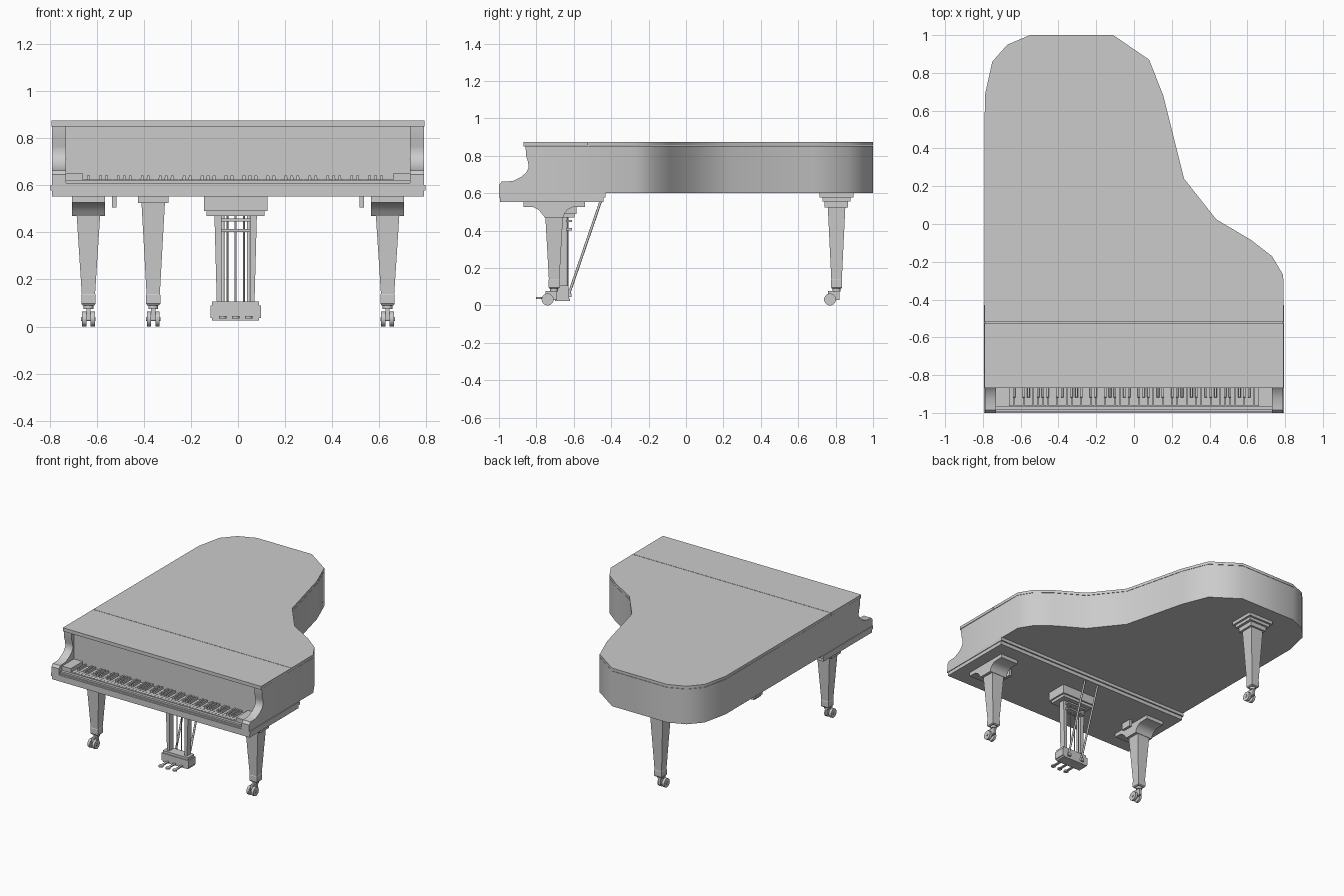
import bpy, bmesh, math
from mathutils import Vector

if "Cube" in bpy.data.objects:
    bpy.data.objects.remove(bpy.data.objects["Cube"])


def finish(name, bm, smooth=None):
    bmesh.ops.recalc_face_normals(bm, faces=bm.faces)
    me = bpy.data.meshes.new(name)
    bm.to_mesh(me)
    bm.free()
    ob = bpy.data.objects.new(name, me)
    bpy.context.collection.objects.link(ob)
    if smooth:
        bpy.ops.object.select_all(action='DESELECT')
        ob.select_set(True)
        bpy.context.view_layer.objects.active = ob
        bpy.ops.object.shade_smooth_by_angle(angle=math.radians(smooth))
    return ob


def add_prism(bm, pts, axis, lo, hi):
    # outline in xy (axis z) or yz (axis x), extruded from lo to hi
    place = (lambda p, h: (p[0], p[1], h)) if axis == 'z' else (lambda p, h: (h, p[0], p[1]))
    a = [bm.verts.new(place(p, lo)) for p in pts]
    b = [bm.verts.new(place(p, hi)) for p in pts]
    bm.faces.new(a)
    bm.faces.new(b)
    for i in range(len(a)):
        j = (i + 1) % len(a)
        bm.faces.new((a[i], a[j], b[j], b[i]))


def add_taper(bm, cx, cy, sections):
    # rectangular rings (z, half x, half y) stacked into one solid
    rings = [[bm.verts.new((cx + sx * hx, cy + sy * hy, z))
              for sx, sy in ((-1, -1), (1, -1), (1, 1), (-1, 1))] for z, hx, hy in sections]
    bm.faces.new(rings[0])
    bm.faces.new(rings[-1])
    for r, s in zip(rings, rings[1:]):
        for i in range(4):
            j = (i + 1) % 4
            bm.faces.new((r[i], r[j], s[j], s[i]))


def add_box(bm, x0, x1, y0, y1, z0, z1):
    hx, hy = (x1 - x0) / 2, (y1 - y0) / 2
    add_taper(bm, x0 + hx, y0 + hy, [(z0, hx, hy), (z1, hx, hy)])


def add_rod(bm, a, b, r, n=10):
    a, b = Vector(a), Vector(b)
    m = (b - a).to_track_quat('Z', 'Y').to_matrix().to_4x4()
    m.translation = (a + b) / 2
    bmesh.ops.create_cone(bm, cap_ends=True, segments=n, radius1=r, radius2=r,
                          depth=(b - a).length, matrix=m)


def prism(name, pts, axis, lo, hi, smooth=None):
    bm = bmesh.new()
    add_prism(bm, pts, axis, lo, hi)
    return finish(name, bm, smooth)


def boxes(name, *dims):
    bm = bmesh.new()
    for d in dims:
        add_box(bm, *d)
    return finish(name, bm)


# Case and lid share the curved outline, running from front left to front right
curve = [(-.79, .68), (-.75, .86), (-.67, .95), (-.55, 1), (-.11, 1), (.08, .87), (.155, .68),
         (.265, .24), (.435, .025), (.62, -.085), (.73, -.17), (.79, -.27)]
prism("case", [(-.79, -.83)] + curve + [(.79, -.83)], 'z', .60, .853, 35)
prism("main_lid", [(-.792, -.52)] + curve + [(.792, -.52)], 'z', .855, .875, 35)
boxes("front_lid_flap", (-.792, .792, -.865, -.523, .855, .875), (-.792, .792, -.868, -.858, .85, .875))

# Scrolled arms
arm = [(-.80, .60), (-1, .60), (-1, .645), (-.985, .662), (-.925, .665), (-.88, .688), (-.855, .71),
       (-.842, .735), (-.844, .765), (-.855, .80), (-.858, .853), (-.80, .853)]
for side, x in (("left", -.79), ("right", .73)):
    prism(side + "_arm", arm, 'x', x, x + .06, 40)

# Key bed, key slip and key blocks
boxes("key_bed", (-.795, .795, -1, -.43, .578, .60), (-.79, .79, -.995, -.44, .553, .578))
boxes("key_slip", (-.73, .73, -.985, -.965, .60, .622), (-.73, .73, -.995, -.985, .60, .61))
boxes("key_blocks", *[(min(s * .66, s * .73), max(s * .66, s * .73), -.965, -.83, .60, .652)
                      for s in (-1, 1)])

# Keyboard: 52 white keys starting on A, black keys between
w = 1.32 / 52
boxes("white_keys", *[(-.66 + i * w + .0008, -.66 + (i + 1) * w - .0008, -.962, -.825, .60, .625)
                      for i in range(52)])
bm = bmesh.new()
for i in range(51):
    if i % 7 in (0, 2, 3, 5, 6):
        add_taper(bm, -.66 + (i + 1) * w, -.872, [(.62, .0075, .048), (.641, .0055, .045)])
finish("black_keys", bm)


# Tapered legs with twin wheel casters
def leg(name, x, y, top):
    bm = bmesh.new()
    add_taper(bm, x, y, [(.135, .028, .028), (top, .05, .047)])
    add_taper(bm, x, y, [(.09, .025, .025), (.097, .03, .03), (.135, .03, .03), (.142, .027, .027)])
    finish(name, bm)
    bm = bmesh.new()
    add_rod(bm, (x, y, .075), (x, y, .092), .021, 16)
    add_box(bm, x - .009, x + .009, y - .045, y + .015, .03, .078)
    for s in (-1, 1):
        add_rod(bm, (x + s * .009, y - .035, .032), (x + s * .027, y - .035, .032), .032, 20)
    add_rod(bm, (x - .031, y - .035, .032), (x + .031, y - .035, .032), .009)
    finish(name + "_caster", bm, 40)


bracket = [(-.87, .553), (-.87, .527), (-.815, .525), (-.79, .513), (-.77, .49), (-.755, .47),
           (-.655, .47), (-.65, .49), (-.635, .51), (-.61, .525), (-.54, .527), (-.54, .553)]
for side, x in (("left", -.635), ("right", .635)):
    leg(side + "_front_leg", x, -.705, .475)
    prism(side + "_leg_bracket", bracket, 'x', x - .07, x + .07, 30)
leg("rear_leg", -.36, .805, .53)
boxes("rear_leg_plates", (-.46, -.26, .715, .895, .577, .60), (-.445, -.275, .73, .88, .556, .577),
      (-.425, -.295, .74, .865, .525, .556))
boxes("under_bed_stops", *[(x - .01, x + .01, -.74, -.66, .505, .553) for x in (-.525, .525)])

# Pedal lyre: head block, posts, crossbars, rods, pedal box, braces
cx = -.01
boxes("lyre_head", (cx - .135, cx + .135, -.735, -.585, .49, .553),
      (cx - .123, cx + .123, -.725, -.595, .47, .49))
bm = bmesh.new()
for s in (-1, 1):
    a, b = [(cx + s * t, z) for t, z in ((.07, .10), (.075, .47))]
    vs = [[bm.verts.new((x + dx * h, -.66 + dy * .022, z)) for dx, dy in
           ((-1, -1), (1, -1), (1, 1), (-1, 1))] for (x, z), h in ((a, .010), (b, .015))]
    bm.faces.new(vs[0])
    bm.faces.new(vs[1])
    for i in range(4):
        j = (i + 1) % 4
        bm.faces.new((vs[0][i], vs[0][j], vs[1][j], vs[1][i]))
finish("lyre_posts", bm)
boxes("lyre_crossbars", *[(cx - .072, cx + .072, -.665, -.61, z - .006, z + .006) for z in (.408, .452)])
boxes("pedal_box", (cx - .107, cx + .107, -.705, -.625, .037, .09),
      (cx - .10, cx + .10, -.70, -.62, .025, .037), (cx - .10, cx + .10, -.70, -.628, .09, .107))

bm = bmesh.new()
for x in (-.035, 0, .035):
    add_rod(bm, (cx + x, -.632, .09), (cx + x, -.632, .48), .004)
for s in (-1, 1):
    add_rod(bm, (cx + s * .055, -.63, .05), (cx + s * .055, -.455, .56), .007)
    add_box(bm, cx + s * .055 - .012, cx + s * .055 + .012, -.63, -.612, .045, .065)
finish("lyre_rods_and_braces", bm, 40)

bm = bmesh.new()
for x in (-.055, 0, .055):
    add_box(bm, cx + x - .008, cx + x + .008, -.785, -.69, .036, .044)
    add_rod(bm, (cx + x, -.785, .035), (cx + x, -.785, .045), .016, 16)
finish("pedals", bm, 40)
